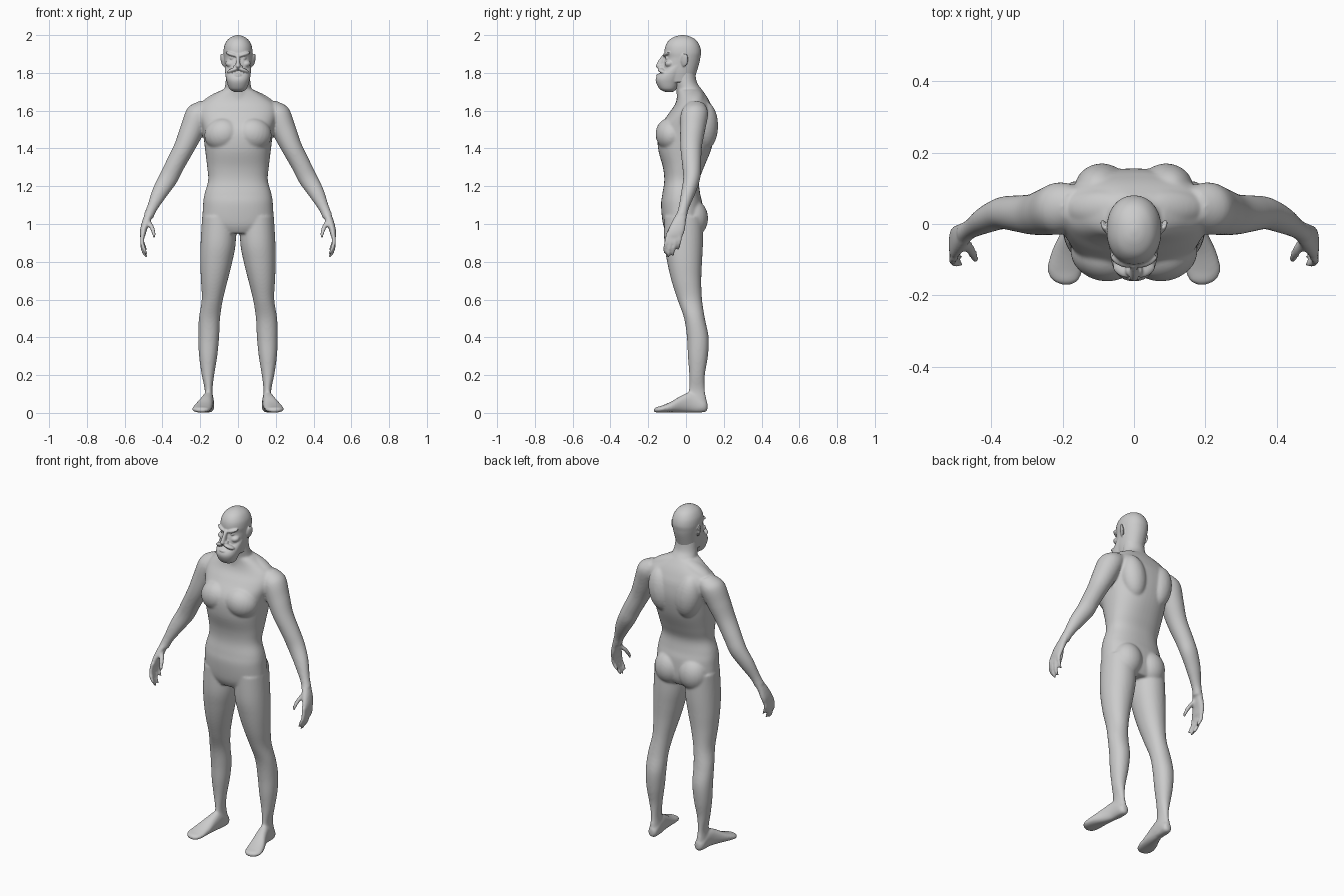
import bpy, bmesh, math
from mathutils import Vector, Matrix, Euler

X, Y, Z = Vector((1, 0, 0)), Vector((0, 1, 0)), Vector((0, 0, 1))


def catmull(rows, n=5):
    out = []
    for i in range(len(rows) - 1):
        a, b = rows[max(i - 1, 0)], rows[i]
        c, d = rows[i + 1], rows[min(i + 2, len(rows) - 1)]
        for k in range(n):
            t = k / n
            out.append([0.5 * (2 * q + (r - p) * t + (2 * p - 5 * q + 4 * r - s) * t * t
                               + (3 * q - p - 3 * r + s) * t ** 3)
                        for p, q, r, s in zip(a, b, c, d)])
    return out + [list(rows[-1])]


def loft(bm, rows, u=X, v=Y, power=2.0, mirror=False, seg=32):
    """Skin smooth rings; each row is x, y, z, radius along u, radius along v."""
    for s in ((1, -1) if mirror else (1,)):
        rings = []
        for x, y, z, ru, rv in catmull(rows):
            ring = []
            for k in range(seg):
                a = 2 * math.pi * k / seg
                c, d = math.cos(a), math.sin(a)
                c = math.copysign(abs(c) ** (2 / power), c) * max(ru, 0.001)
                d = math.copysign(abs(d) ** (2 / power), d) * max(rv, 0.001)
                p = Vector((x, y, z)) + u * c + v * d
                ring.append(bm.verts.new((p.x * s, p.y, p.z)))
            rings.append(ring)
        for r0, r1 in zip(rings, rings[1:]):
            for k in range(seg):
                j = (k + 1) % seg
                bm.faces.new((r0[k], r0[j], r1[j], r1[k]))
        bm.faces.new(rings[0])
        bm.faces.new(rings[-1])


def blob(bm, loc, radii, rot=(0, 0, 0), mirror=True):
    for s in ((1, -1) if mirror else (1,)):
        m = (Matrix.Translation((loc[0] * s, loc[1], loc[2]))
             @ Euler((rot[0], rot[1] * s, rot[2] * s)).to_matrix().to_4x4()
             @ Matrix.Diagonal((*radii, 1)))
        bmesh.ops.create_uvsphere(bm, u_segments=24, v_segments=16, radius=1, matrix=m)


def finish(bm, name, voxel, smooth):
    bmesh.ops.recalc_face_normals(bm, faces=bm.faces)
    me = bpy.data.meshes.new(name)
    bm.to_mesh(me)
    bm.free()
    ob = bpy.data.objects.new(name, me)
    bpy.context.collection.objects.link(ob)
    r = ob.modifiers.new("fuse", 'REMESH')
    r.mode, r.voxel_size, r.use_smooth_shade = 'VOXEL', voxel, True
    sm = ob.modifiers.new("soften", 'SMOOTH')
    sm.factor, sm.iterations = 0.5, smooth
    return ob


body = bmesh.new()
# torso: z, half width, front y, back y
torso = [(.95, .12, -.10, .07), (1.0, .182, -.122, .09), (1.1, .185, -.132, .088),
         (1.16, .177, -.125, .075), (1.23, .158, -.115, .07), (1.3, .163, -.122, .095),
         (1.4, .175, -.148, .135), (1.5, .188, -.145, .155), (1.58, .21, -.095, .15),
         (1.63, .20, -.06, .133), (1.67, .15, -.047, .113), (1.71, .085, -.045, .085)]
loft(body, [(0, (f + b) / 2, z, w, (b - f) / 2) for z, w, f, b in torso], power=2.3, seg=48)
# neck
loft(body, [(0, .03, 1.62, .10, .08), (0, .02, 1.70, .077, .07),
            (0, .0, 1.75, .066, .058), (0, -.01, 1.82, .062, .058)])
# chest, shoulder blades, buttocks, trapezius
blob(body, (.085, -.085, 1.475), (.095, .075, .085), (0, .3, .25))
blob(body, (.09, .10, 1.52), (.075, .07, .13), (0, .15, 0))
blob(body, (.08, .035, 1.03), (.088, .082, .10))
blob(body, (.10, .045, 1.665), (.11, .05, .035), (0, .42, 0))

# legs: z, inner x, outer x, front y, back y
legs = [(1.04, .01, .19, -.115, .09), (.9, .012, .198, -.115, .09), (.8, .03, .2, -.10, .085),
        (.7, .055, .196, -.077, .081), (.6, .08, .192, -.045, .085), (.5, .095, .207, -.01, .10),
        (.4, .10, .21, .005, .12), (.3, .11, .206, .01, .116), (.2, .126, .192, .017, .10),
        (.12, .135, .176, .015, .10), (.05, .128, .182, .0, .112), (.008, .132, .178, .01, .105)]
loft(body, [((a + b) / 2, (f + k) / 2, z, (b - a) / 2, (k - f) / 2) for z, a, b, f, k in legs],
     power=2.1, mirror=True)
# feet, heel to toe
loft(body, [(.153, .114, .035, .012, .02), (.154, .095, .035, .028, .032),
            (.158, .03, .055, .03, .053), (.168, -.02, .048, .036, .046),
            (.184, -.08, .031, .048, .028), (.193, -.13, .02, .05, .018),
            (.192, -.158, .016, .036, .014), (.19, -.17, .014, .015, .008)],
     X, Z, 2.3, True)
# arms
across = Vector((.89, 0, .45))
loft(body, [(.155, .05, 1.63, .05, .05), (.205, .045, 1.585, .072, .068),
            (.245, .035, 1.495, .066, .064), (.285, .027, 1.405, .057, .055),
            (.335, .03, 1.31, .05, .051), (.37, .03, 1.24, .045, .050),
            (.415, .012, 1.165, .038, .042), (.455, -.012, 1.085, .028, .028),
            (.474, -.025, 1.04, .03, .027)], Y, across, 2.0, True)
# palms
loft(body, [(.466, -.018, 1.065, .022, .026), (.484, -.035, 1.02, .022, .036),
            (.50, -.05, .97, .018, .045), (.505, -.06, .935, .014, .043)],
     X, Y, 2.3, True)
# fingers: root y, tip y, tip z
for y0, y1, tz in ((-.094, -.112, .845), (-.072, -.093, .822), (-.049, -.068, .83), (-.028, -.04, .86)):
    mid = (.945 + tz) / 2
    loft(body, [(.502, y0, .955, .011, .012), (.508, (y0 + y1) / 2, mid + .012, .0115, .0115),
                (.497, y1, tz + .022, .0105, .010), (.484, y1, tz, .006, .006)],
         X, Y, 2, True, 16)
# thumbs
loft(body, [(.478, -.045, 1.02, .014, .016), (.457, -.073, .985, .014, .015),
            (.446, -.095, .95, .011, .011), (.444, -.104, .925, .006, .006)],
     X, Y, 2, True, 16)
finish(body, "body", .0065, 8)

head = bmesh.new()
# skull and jaw: z, centre y, half width, half depth
skull = [(1.75, -.03, .058, .07), (1.80, -.034, .067, .089), (1.85, -.024, .072, .094),
         (1.88, -.017, .075, .093), (1.91, -.017, .077, .097), (1.945, -.018, .072, .09),
         (1.975, -.018, .055, .07), (1.993, -.018, .03, .038), (2.0, -.018, .006, .008)]
loft(head, [(0, y, z, w, d) for z, y, w, d in skull], power=2.15, seg=40)
# beard
loft(head, [(0, -.09, 1.70, .022, .022), (0, -.095, 1.715, .045, .045),
            (0, -.095, 1.755, .06, .065), (0, -.083, 1.785, .066, .07),
            (0, -.06, 1.815, .069, .062), (0, -.035, 1.85, .071, .04)], power=2.2)
# brows, eyes, cheekbones, moustache, ears
blob(head, (.034, -.104, 1.899), (.034, .015, .010), (0, -.28, .4))
blob(head, (.031, -.098, 1.878), (.013, .012, .009))
blob(head, (.042, -.088, 1.848), (.025, .024, .018), (0, -.2, .5))
blob(head, (.029, -.128, 1.813), (.034, .02, .011), (0, .35, .45))
blob(head, (.081, -.008, 1.868), (.008, .021, .036), (-.2, .15, -.4))
blob(head, (.072, -.015, 1.868), (.012, .014, .022))
# nose bridge, tip and wings, lower lip
loft(head, [(0, -.108, 1.90, .011, .012), (0, -.125, 1.87, .010, .018),
            (0, -.138, 1.84, .013, .021), (0, -.136, 1.825, .012, .016)])
blob(head, (0, -.146, 1.836), (.013, .015, .011), mirror=False)
blob(head, (.014, -.13, 1.833), (.010, .015, .009))
blob(head, (0, -.145, 1.787), (.022, .014, .008), mirror=False)
finish(head, "head", .004, 3)
